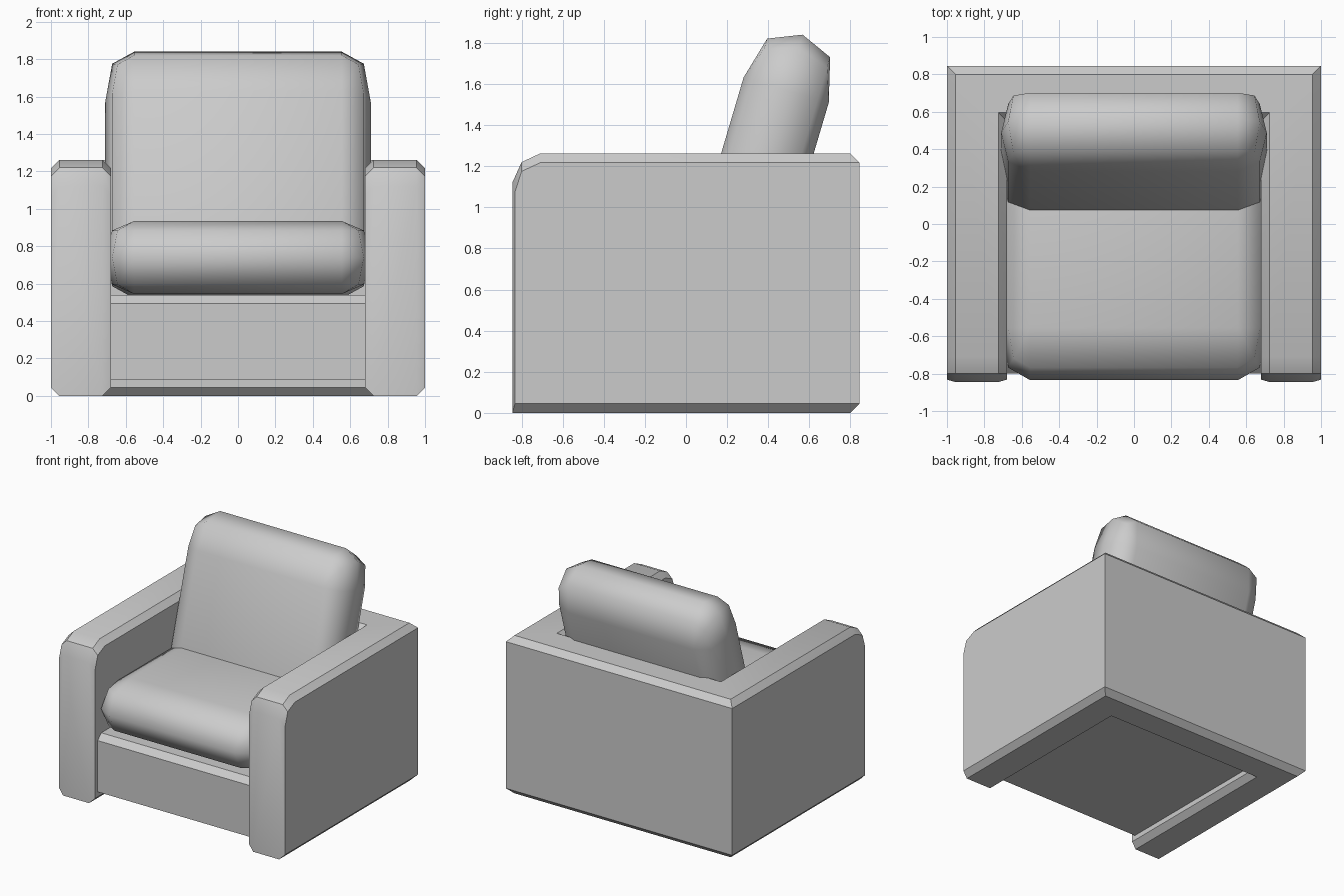
import bpy, bmesh
from math import radians

cube = bpy.data.objects.get("Cube")
if cube:
    bpy.data.objects.remove(cube, do_unlink=True)

grey = bpy.data.materials.new("light_grey_fabric")
grey.use_nodes = True
grey.diffuse_color = (0.6, 0.6, 0.6, 1)
grey.node_tree.nodes["Principled BSDF"].inputs["Base Color"].default_value = (0.6, 0.6, 0.6, 1)


def finish(name, bm, angle):
    """Turn a bmesh into a shaded object with the fabric colour."""
    bmesh.ops.remove_doubles(bm, verts=bm.verts, dist=0.0005)
    bmesh.ops.recalc_face_normals(bm, faces=bm.faces)
    mesh = bpy.data.meshes.new(name)
    bm.to_mesh(mesh)
    bm.free()
    mesh.materials.append(grey)
    obj = bpy.data.objects.new(name, mesh)
    bpy.context.collection.objects.link(obj)
    bpy.ops.object.select_all(action='DESELECT')
    bpy.context.view_layer.objects.active = obj
    obj.select_set(True)
    bpy.ops.object.shade_smooth_by_angle(angle=radians(angle))
    return obj


def loft(bm, rings, closed=True):
    """Bridge successive rings of points and return their vertices."""
    rows = [[bm.verts.new(p) for p in ring] for ring in rings]
    for a, b in zip(rows, rows[1:]):
        n = len(a)
        for i in range(n):
            j = (i + 1) % n
            bm.faces.new((a[i], a[j], b[j], b[i]))
    return rows


# Shell: chamfered section swept round the back and along one arm, then mirrored
C, TOP, BACK = 0.045, 1.262, 0.845
ARM_W, BACK_W = 0.32, 0.295


def section(width, top=TOP):
    """Section as (distance in from the outside, height) pairs."""
    return [(0, C), (0, top - C), (C, top), (width - C, top),
            (width, top - C), (width, C), (width - C, 0), (C, 0)]


arm, back = section(ARM_W), section(BACK_W)
rings = [[(0, BACK - o, z) for o, z in back],
         [(1 - a[0], BACK - b[0], a[1]) for a, b in zip(arm, back)]]
for y, top in ((-0.71, TOP), (-0.80, 1.22), (-0.845, 1.12)):
    end = y < -0.82
    rings.append([(1 - o, y + (0.013 if end and o in (0, ARM_W) else 0), z)
                  for o, z in section(ARM_W, top)])

bm = bmesh.new()
rows = loft(bm, rings)
tip = rows[-1]
for ids in ((0, 1, 2, 7), (2, 3, 6, 7), (3, 4, 5, 6)):
    bm.faces.new([tip[i] for i in ids])
shell = finish("arms_and_back_frame", bm, 30)
mirror = shell.modifiers.new("other_side", 'MIRROR')
mirror.use_clip = True
mirror.merge_threshold = 0.001

# Base under the seat, with a chamfered upper front edge
profile = [(-0.80, 0.085), (-0.80, 0.495), (-0.755, 0.54), (0.57, 0.54), (0.57, 0.085)]
bm = bmesh.new()
for row in loft(bm, [[(x, y, z) for y, z in profile] for x in (-0.69, 0.69)]):
    bm.faces.new(row)
finish("seat_base", bm, 30)


# Cushions: layers of rounded outlines that swell towards the middle
def cushion(name, half_length, half_thick, location, tilt=0):
    bulge_x, bulge_y, side = 0.155, 0.281, 0.555
    end = half_length - bulge_y
    rings = []
    for level, swell in ((-1, 0), (-0.74, 0.76), (0, 1), (0.74, 0.76), (1, 0)):
        ex, ey = bulge_x * swell, bulge_y * swell
        corner = [(side + ex, end), (side + 0.76 * ex, end + 0.76 * ey), (side, end + ey)]
        half = corner + [(-x, y) for x, y in reversed(corner)]
        outline = half + [(-x, -y) for x, y in half]
        rings.append([(x, y, level * half_thick) for x, y in outline])
    bm = bmesh.new()
    rows = loft(bm, rings)
    for row in (rows[0], rows[-1]):
        bm.faces.new(row)
    obj = finish(name, bm, 62)
    obj.location = location
    obj.rotation_euler.x = radians(tilt)
    return obj


cushion("seat_cushion", 0.6675, 0.195, (0, -0.1675, 0.74))
cushion("back_cushion", 0.6875, 0.216, (0, 0.372, 1.181), 73.5)
